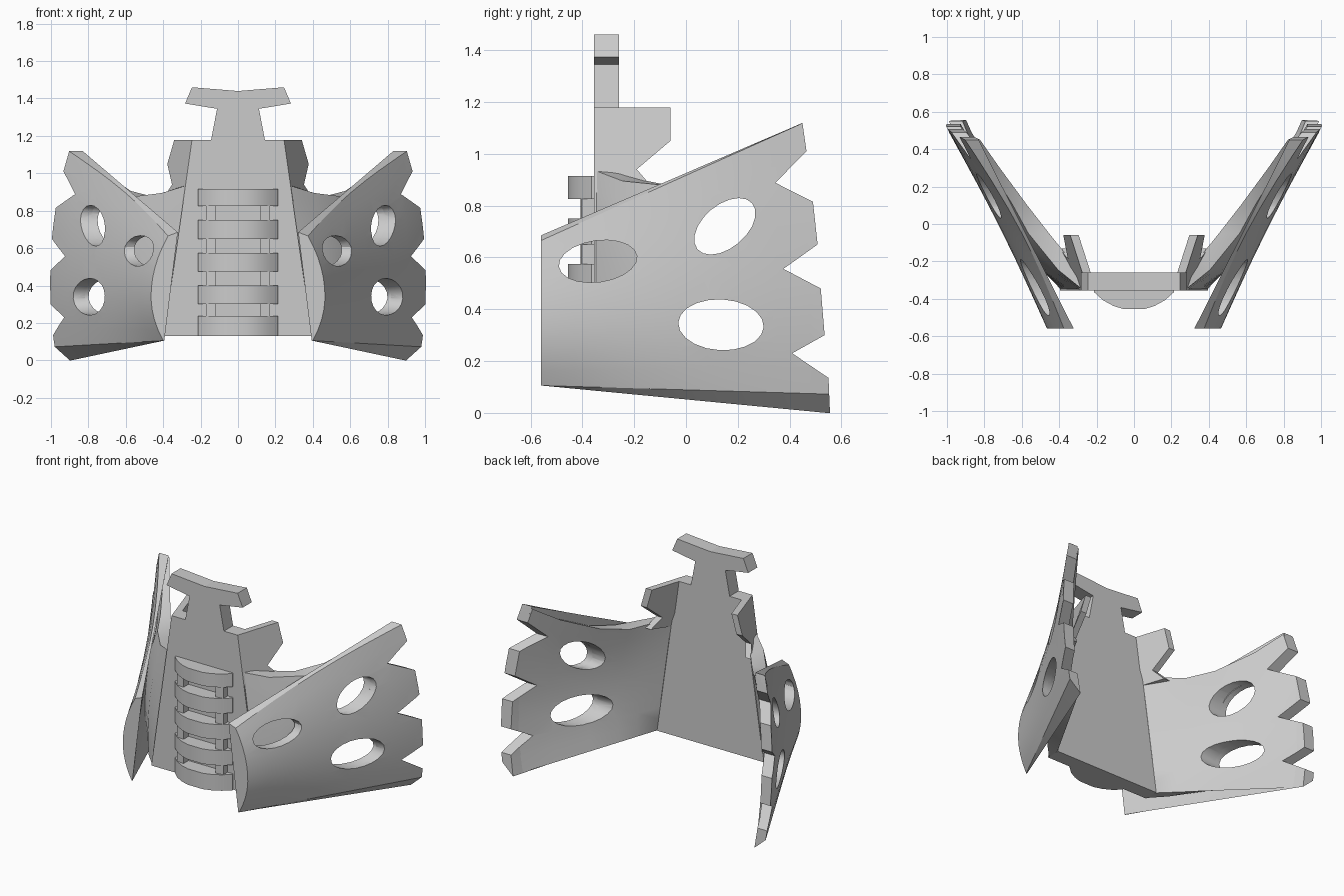
import bpy, bmesh, math

if "Cube" in bpy.data.objects:
    bpy.data.objects.remove(bpy.data.objects["Cube"])


def lerp(a, b, t):
    return a + (b - a) * t


def make(name, verts, faces):
    bm = bmesh.new()
    vs = [bm.verts.new(v) for v in verts]
    for f in faces:
        bm.faces.new([vs[i] for i in f])
    bmesh.ops.recalc_face_normals(bm, faces=bm.faces)
    me = bpy.data.meshes.new(name)
    bm.to_mesh(me)
    bm.free()
    ob = bpy.data.objects.new(name, me)
    bpy.context.collection.objects.link(ob)
    return ob


def bridge(name, a, b):
    """Solid between two matching outlines."""
    n = len(a)
    faces = [list(range(n)), list(range(2 * n - 1, n - 1, -1))]
    faces += [(i, (i + 1) % n, n + (i + 1) % n, n + i) for i in range(n)]
    return make(name, a + b, faces)


def prism_x(name, pts, x0, x1):
    return bridge(name, [(x0, y, z) for y, z in pts], [(x1, y, z) for y, z in pts])


def mirror(ob):
    ob.modifiers.new("mirror", 'MIRROR').use_clip = False


def cut(ob, cutters, op='DIFFERENCE'):
    for c in cutters:
        m = ob.modifiers.new("cut", 'BOOLEAN')
        m.object, m.operation, m.solver = c, op, 'EXACT'
        c.hide_render = True
    dg = bpy.context.evaluated_depsgraph_get()
    me = bpy.data.meshes.new_from_object(ob.evaluated_get(dg))
    ob.modifiers.clear()
    ob.data = me


def slab(name, ys, inner, outer, n=10):
    """Closed curved sheet from inner(y, t) and outer(y, t) surfaces."""
    rows = []
    for y in ys:
        ring = [inner(y, i / n) for i in range(n + 1)]
        ring += [outer(y, i / n) for i in range(n, -1, -1)]
        rows.append(ring)
    k = len(rows[0])
    faces = []
    for r in range(len(rows) - 1):
        for i in range(k):
            j = (i + 1) % k
            faces.append((r * k + i, r * k + j, (r + 1) * k + j, (r + 1) * k + i))
    end = (len(rows) - 1) * k
    for o in (0, end):
        for i in range(n):
            faces.append((o + i, o + i + 1, o + k - 2 - i, o + k - 1 - i))
    return make(name, [v for r in rows for v in r], faces)


# Wing surface functions
def u_of(y):
    return (y + 0.56) / 1.06


def z_bot(y):
    return 0.052 - 0.096 * y


def z_top(y):
    return 0.685 + 0.43 * (y + 0.56)


def x_out(y, t):
    k = (0.37 if t < 0.42 else 0.27) * (1 - 0.35 * u_of(y))
    sag = 0.045 * t * math.sin(math.pi * min(u_of(y), 1))
    return 0.465 + 0.5 * (y + 0.56) - k * (t - 0.42) ** 2 - sag


def x_in(y, t):
    bulge = 0.02 * math.sin(math.pi * t) * math.sin(math.pi * min(u_of(y), 1))
    return lerp(lerp(0.394, 0.322, t), x_out(0.5, t) - 0.08, u_of(y)) + bulge


def wing_in(y, t):
    return (x_in(y, t), y, lerp(z_bot(y), z_top(y), t))


def wing_out(y, t):
    return (x_out(y, t), y, lerp(z_bot(y) + 0.07 * u_of(y), z_top(y) - 0.02 * (1 - u_of(y)), t))


# Plate side edge and the web joining it to the wing
def edge(z):
    return 0.396 - 0.143 * (z - 0.13)


web_top = {-0.26: 0.935, -0.15: 0.895, -0.05: 0.875, 0.1: 0.905, 0.3: 1.0, 0.5: z_top(0.5) - 0.004}


def web_z(y, t):
    return lerp(lerp(0.13, z_bot(0.5) + 0.004, (y + 0.26) / 0.76), web_top[y], t)


def web_in(y, t):
    w = (y + 0.26) / 0.76
    x = lerp(edge(web_z(-0.26, t)) + 0.003, x_in(0.5, t) + 0.002, w)
    bulge = 0.045 * math.sin(math.pi * t) + 0.015 * t
    return (x + bulge * math.sin(math.pi * w), y, web_z(y, t))


def web_out(y, t):
    z = web_z(y, t)
    if y == -0.26:
        return (edge(z) - 0.005, -0.35, z)
    w = min(1, (y + 0.26) / 0.21)
    return (lerp(edge(z), x_out(y, t) - 0.035, w), lerp(-0.35, y, w), z + 0.04 * (1 - t) * w)


wing = slab("wing", [-0.56 + 0.13 * i for i in range(10)], wing_in, wing_out)
web = slab("wing_web", list(web_top), web_in, web_out)

# Toothed rear outline
outline = prism_x("outline_cutter", [
    (-0.7, 1.3), (0.40, 1.3), (0.45, 1.115), (0.465, 1.01), (0.345, 0.888), (0.49, 0.815),
    (0.508, 0.65), (0.376, 0.556), (0.52, 0.48), (0.535, 0.30), (0.41, 0.23),
    (0.55, 0.135), (0.56, -0.1), (-0.7, -0.1)], 0.0, 1.4)


# Oval holes
def oval(cy, cz, a, b, deg, x0=0.2):
    c, s = math.cos(math.radians(deg)), math.sin(math.radians(deg))
    pts = []
    for i in range(20):
        p = 2 * math.pi * i / 20
        u, v = a * math.cos(p), b * math.sin(p)
        pts.append((cy + u * c - v * s, cz + u * s + v * c))
    return prism_x("hole_cutter", pts, x0, 1.3)


lower = oval(0.135, 0.34, 0.165, 0.098, -3)
upper = oval(0.15, 0.72, 0.138, 0.083, 40)
front = oval(-0.34, 0.585, 0.152, 0.08, 8)

for ob in (wing, web):
    cut(ob, [outline], 'INTERSECT')
cut(wing, [lower, upper, front])
cut(web, [lower, upper])
for c in (outline, lower, upper, front):
    bpy.data.objects.remove(c)

# Upper side flange
flange_pts = [(-0.355, 1.178), (-0.06, 1.178), (-0.06, 1.05), (-0.19, 0.94),
              (-0.13, 0.87), (-0.355, 0.85)]


def flange_x(y, z):
    return edge(z) + (0.32 + 0.5 * (1.18 - z)) * (y + 0.355)


flange = bridge("side_flange", [(flange_x(y, z), y, z) for y, z in flange_pts],
                [(flange_x(y, z) - 0.045, y, z) for y, z in flange_pts])

for ob in (wing, web, flange):
    mirror(ob)

# Central plate with T-shaped head
half = [(0.396, 0.13), (0.246, 1.178), (0.144, 1.178), (0.112, 1.345), (0.283, 1.373), (0.246, 1.46)]
prof = half + [(0, 1.44)] + [(-x, z) for x, z in reversed(half)]
bridge("central_plate", [(x, -0.355, z) for x, z in prof], [(x, -0.258, z) for x, z in prof])

# Curved front ribs
arc = [(0.213, -0.34), (0.213, -0.365), (0.165, -0.408), (0.11, -0.438), (0.055, -0.455)]
arc = arc + [(-x, y) for x, y in reversed(arc)]
ribs = []
for z0, z1 in ((0.13, 0.237), (0.30, 0.40), (0.475, 0.575), (0.65, 0.75), (0.825, 0.915)):
    ribs.append(bridge("rib", [(x, y, z0) for x, y in arc], [(x, y, z1) for x, y in arc]))

# Posts behind the ribs
sq = [(0.12, -0.34), (0.172, -0.34), (0.172, -0.402), (0.12, -0.408)]
post = bridge("rib_post", [(x, y, 0.14) for x, y in sq], [(x, y, 0.9) for x, y in sq])
mirror(post)

# Smooth shading on curved parts
bpy.ops.object.select_all(action='DESELECT')
for ob in [wing, web] + ribs:
    ob.select_set(True)
bpy.context.view_layer.objects.active = wing
bpy.ops.object.shade_smooth_by_angle(angle=math.radians(30))
